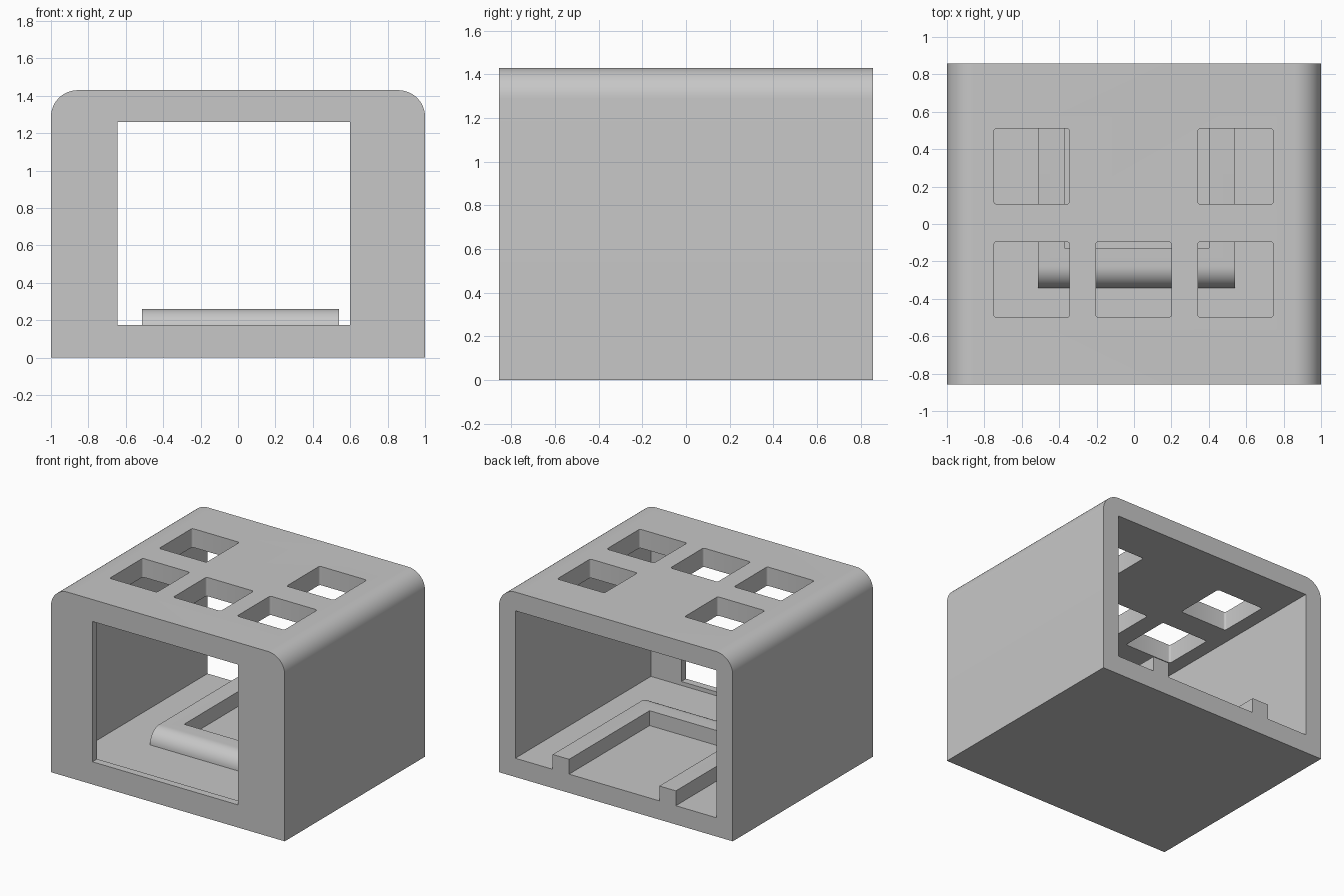
import bpy
import bmesh
import math

default = bpy.data.objects.get("Cube")
if default:
    bpy.data.objects.remove(default, do_unlink=True)

grey = bpy.data.materials.new("plain grey")
grey.use_nodes = True
colour = (0.57, 0.57, 0.57, 1)
grey.diffuse_color = colour
grey.node_tree.nodes["Principled BSDF"].inputs["Base Color"].default_value = colour


def arc(cx, cy, r, start, end, steps=12):
    """Points along an arc, angles in degrees."""
    angles = [math.radians(start + (end - start) * i / steps) for i in range(steps + 1)]
    return [(cx + r * math.cos(a), cy + r * math.sin(a)) for a in angles]


def prism(name, points, axis, low, high):
    """Extrude a closed outline along one axis."""
    def place(p, d):
        return {"x": (d, p[0], p[1]), "y": (p[0], d, p[1]), "z": (p[0], p[1], d)}[axis]
    bm = bmesh.new()
    a = [bm.verts.new(place(p, low)) for p in points]
    b = [bm.verts.new(place(p, high)) for p in points]
    bm.faces.new(a)
    bm.faces.new(b)
    for i in range(len(points)):
        j = (i + 1) % len(points)
        bm.faces.new((a[i], a[j], b[j], b[i]))
    bmesh.ops.recalc_face_normals(bm, faces=bm.faces)
    mesh = bpy.data.meshes.new(name)
    bm.to_mesh(mesh)
    bm.free()
    mesh.materials.append(grey)
    obj = bpy.data.objects.new(name, mesh)
    bpy.context.collection.objects.link(obj)
    return obj


def rectangle(x0, x1, y0, y1):
    return [(x0, y0), (x1, y0), (x1, y1), (x0, y1)]


def rounded(x0, x1, y0, y1, r):
    return (arc(x1 - r, y1 - r, r, 0, 90, 4) + arc(x0 + r, y1 - r, r, 90, 180, 4)
            + arc(x0 + r, y0 + r, r, 180, 270, 4) + arc(x1 - r, y0 + r, r, 270, 360, 4))


def activate(obj):
    bpy.ops.object.select_all(action="DESELECT")
    obj.select_set(True)
    bpy.context.view_layer.objects.active = obj


def combine(obj, other, operation):
    """Apply a boolean and discard the helper."""
    other.hide_render = True
    mod = obj.modifiers.new(operation.lower(), "BOOLEAN")
    mod.operation = operation
    mod.solver = "EXACT"
    mod.object = other
    activate(obj)
    bpy.ops.object.modifier_apply(modifier=mod.name)
    bpy.data.objects.remove(other, do_unlink=True)


def smooth(obj):
    activate(obj)
    bpy.ops.object.shade_smooth_by_angle(angle=math.radians(30))


depth = 0.857
height = 1.43
floor = 0.145
radius = 0.143

# Housing with rounded top edges
outline = [(-1, 0), (1, 0)]
outline += arc(1 - radius, height - radius, radius, 0, 90)
outline += arc(radius - 1, height - radius, radius, 90, 180)
housing = prism("housing", outline, "y", -depth, depth)

# Cavity open to the back, leaving a thin front wall
combine(housing, prism("cavity_cutter", rectangle(-0.86, 0.86, floor, 1.285),
                       "y", 0.057 - depth, 1), "DIFFERENCE")

# Front window
combine(housing, prism("window_cutter", rectangle(-0.645, 0.6, 0.175, 1.26),
                       "y", -1, -0.7), "DIFFERENCE")

# Openings through the roof
for x, y in [(-0.547, -0.297), (-0.002, -0.297), (0.543, -0.297),
             (-0.547, 0.308), (0.543, 0.308)]:
    hole = rounded(x - 0.202, x + 0.202, y - 0.202, y + 0.202, 0.015)
    combine(housing, prism("roof_cutter", hole, "z", 1.1, 1.6), "DIFFERENCE")
smooth(housing)

# U-shaped floor rail with a rounded front edge
rail_top = 0.26
nose = rail_top - floor
side = [(depth, floor), (depth, rail_top)]
side += arc(nose - 0.343, floor, nose, 90, 180)
rail = prism("floor_rail", side, "x", -0.513, 0.54)
combine(rail, prism("rail_cutter", rectangle(-0.372, 0.4, -0.127, 1),
                    "z", 0, 0.5), "DIFFERENCE")
smooth(rail)
